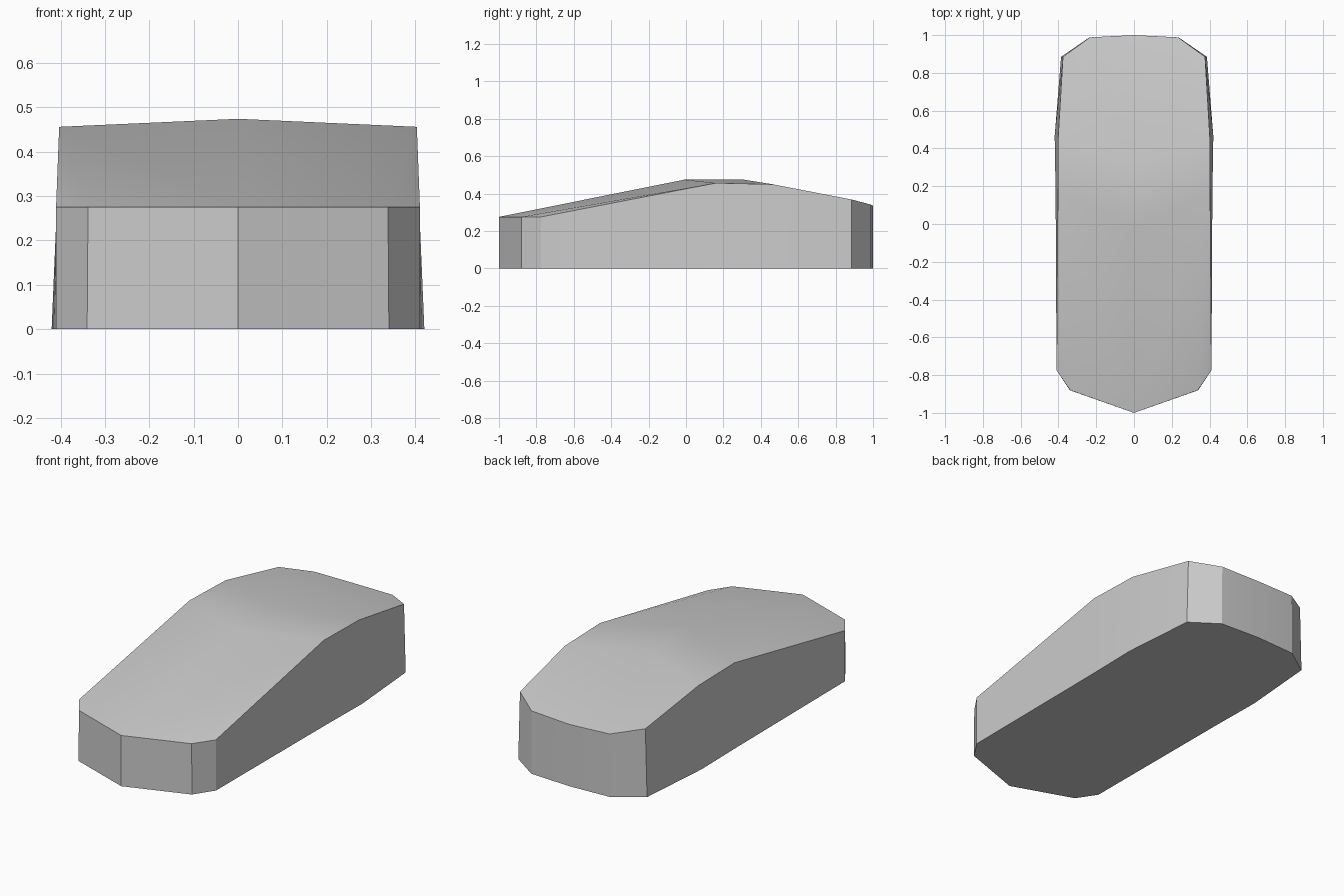
import bpy, bmesh, math

if "Cube" in bpy.data.objects:
    bpy.data.objects.remove(bpy.data.objects["Cube"])

# Half outline, nose to tail: (floor x, top x, y, top z)
rim = [
    (0.0, 0.0, -1.0, 0.275),
    (0.34, 0.338, -0.88, 0.275),
    (0.41, 0.41, -0.775, 0.275),
    (0.415, 0.403, 0.16, 0.456),
    (0.42, 0.401, 0.465, 0.449),
    (0.386, 0.376, 0.885, 0.368),
    (0.236, 0.234, 0.988, 0.341),
    (0.0, 0.0, 1.0, 0.335),
]
bm = bmesh.new()
low = [bm.verts.new((a, y, 0)) for a, b, y, z in rim]
top = [bm.verts.new((b, y, z)) for a, b, y, z in rim]
ridge_front = bm.verts.new((0, -0.01, 0.474))
ridge_back = bm.verts.new((0, 0.31, 0.474))

# Side walls and floor
for i in range(len(rim) - 1):
    bm.faces.new((low[i], low[i + 1], top[i + 1], top[i]))
bm.faces.new(low[::-1])

# Roof panels: front slope, crown, rear slope
bm.faces.new((top[0], top[1], top[3], ridge_front))
bm.faces.new((top[1], top[2], top[3]))
bm.faces.new((ridge_front, top[3], top[4], ridge_back))
bm.faces.new((ridge_back, top[4], top[6], top[7]))
bm.faces.new((top[4], top[5], top[6]))

# Mirror the half across x = 0
bmesh.ops.mirror(bm, geom=bm.verts[:] + bm.edges[:] + bm.faces[:],
                 axis='X', merge_dist=0.001)
bmesh.ops.remove_doubles(bm, verts=bm.verts[:], dist=0.0005)
bmesh.ops.recalc_face_normals(bm, faces=bm.faces[:])

mesh = bpy.data.meshes.new("car_body")
bm.to_mesh(mesh)
bm.free()
body = bpy.data.objects.new("car_body", mesh)
bpy.context.collection.objects.link(body)

# Soft shading on the roof, crisp corners
bpy.context.view_layer.objects.active = body
body.select_set(True)
bpy.ops.object.shade_smooth_by_angle(angle=math.radians(15))
